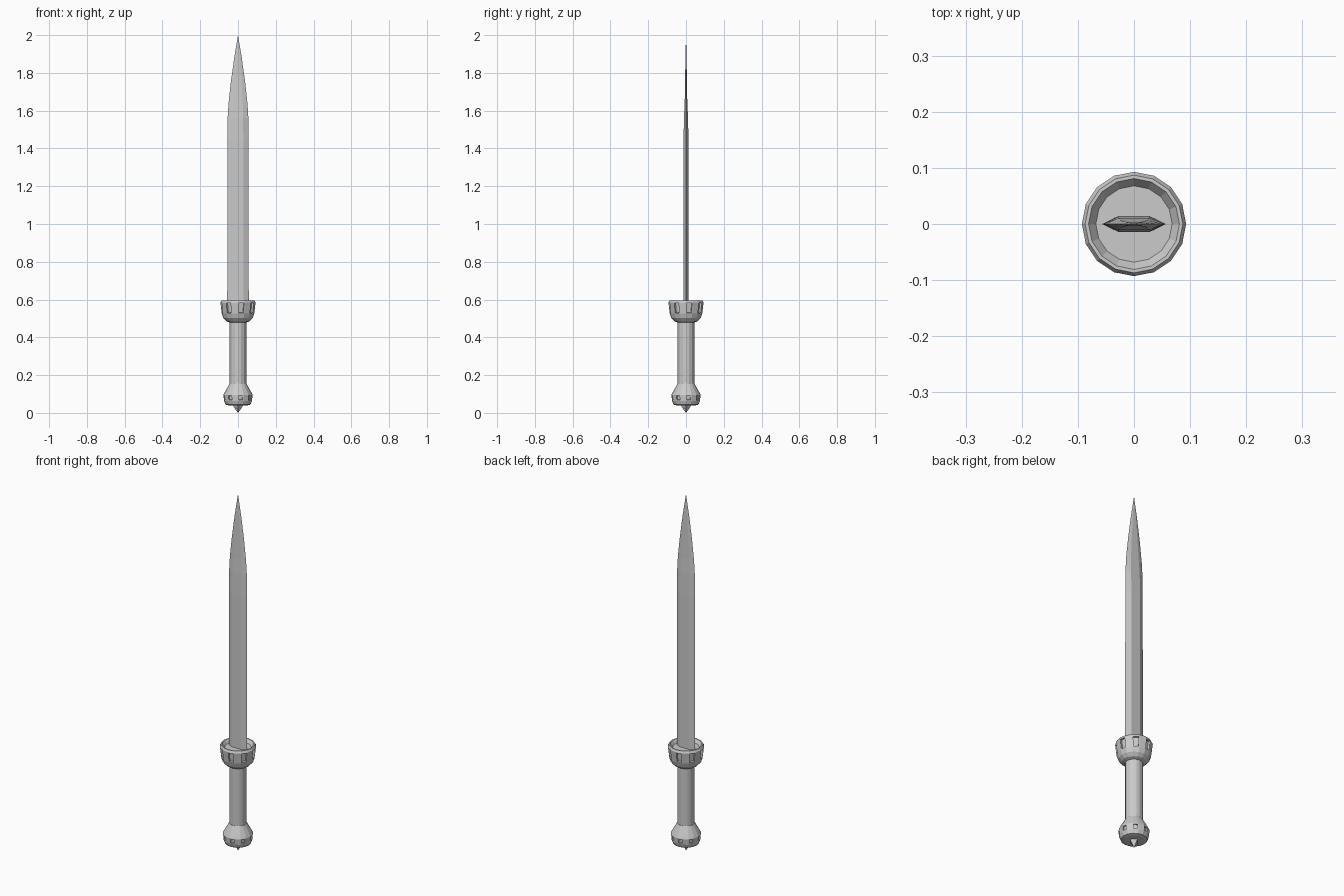
import bpy, bmesh, math

if "Cube" in bpy.data.objects:
    bpy.data.objects.remove(bpy.data.objects["Cube"])

SIDES = 16


def finish(name, bm):
    bmesh.ops.recalc_face_normals(bm, faces=bm.faces)
    me = bpy.data.meshes.new(name)
    bm.to_mesh(me)
    bm.free()
    ob = bpy.data.objects.new(name, me)
    bpy.context.collection.objects.link(ob)
    return ob


def bridge(bm, a, b):
    n = len(a)
    return [bm.faces.new((a[i], a[(i + 1) % n], b[(i + 1) % n], b[i])) for i in range(n)]


def turned(name, profile, slot_band=None, margin=0.006, depth=0.012, sides=SIDES):
    """Faceted turned part; every other face of slot_band becomes a recessed slot."""
    bm = bmesh.new()
    rings = []
    for r, z in profile:
        rings.append([bm.verts.new((r * math.cos(2 * math.pi * i / sides),
                                    r * math.sin(2 * math.pi * i / sides), z))
                      for i in range(sides)])
    bands = [bridge(bm, a, b) for a, b in zip(rings, rings[1:])]
    bm.faces.new(rings[0])
    bm.faces.new(rings[-1])
    bmesh.ops.recalc_face_normals(bm, faces=bm.faces)
    if slot_band is not None:
        faces = bands[slot_band][::2]
        bmesh.ops.inset_individual(bm, faces=faces, thickness=margin)
        # straight-walled pockets
        for f in faces:
            n = f.normal.copy()
            bmesh.ops.inset_individual(bm, faces=[f], thickness=0.0)
            bmesh.ops.translate(bm, verts=f.verts, vec=-n * depth)
    return finish(name, bm)


# Blade: hexagonal sections (z, half width, half thickness) closing to a point
bm = bmesh.new()
rings = []
for z, w, t in [(0.57, 0.057, 0.014), (1.44, 0.056, 0.013), (1.56, 0.055, 0.011),
                (1.64, 0.050, 0.007), (1.75, 0.038, 0.005), (1.88, 0.020, 0.003)]:
    rings.append([bm.verts.new((x * w, y * t, z)) for x, y in
                  [(-1, 0), (-0.5, -1), (0.5, -1), (1, 0), (0.5, 1), (-0.5, 1)]])
for a, b in zip(rings, rings[1:]):
    bridge(bm, a, b)
bm.faces.new(rings[0])
tip = bm.verts.new((0, 0, 2.0))
for i in range(6):
    bm.faces.new((rings[-1][i], rings[-1][(i + 1) % 6], tip))
finish("blade", bm)

# Cup-shaped guard with slots and a recessed top
turned("guard", [(0.042, 0.478), (0.062, 0.485), (0.078, 0.502), (0.086, 0.525),
                 (0.093, 0.585), (0.087, 0.596), (0.081, 0.596), (0.068, 0.578)],
       slot_band=3)

# Grip
turned("grip", [(0.044, 0.14), (0.044, 0.49)])

# Flared pommel with small notches
turned("pommel", [(0.050, 0.040), (0.066, 0.044), (0.074, 0.064), (0.077, 0.096),
                  (0.070, 0.110), (0.045, 0.155)],
       slot_band=2, margin=0.007, depth=0.008)

# Pointed end stud
turned("end_stud", [(0.0005, 0.0), (0.024, 0.034), (0.024, 0.045)], sides=4)
